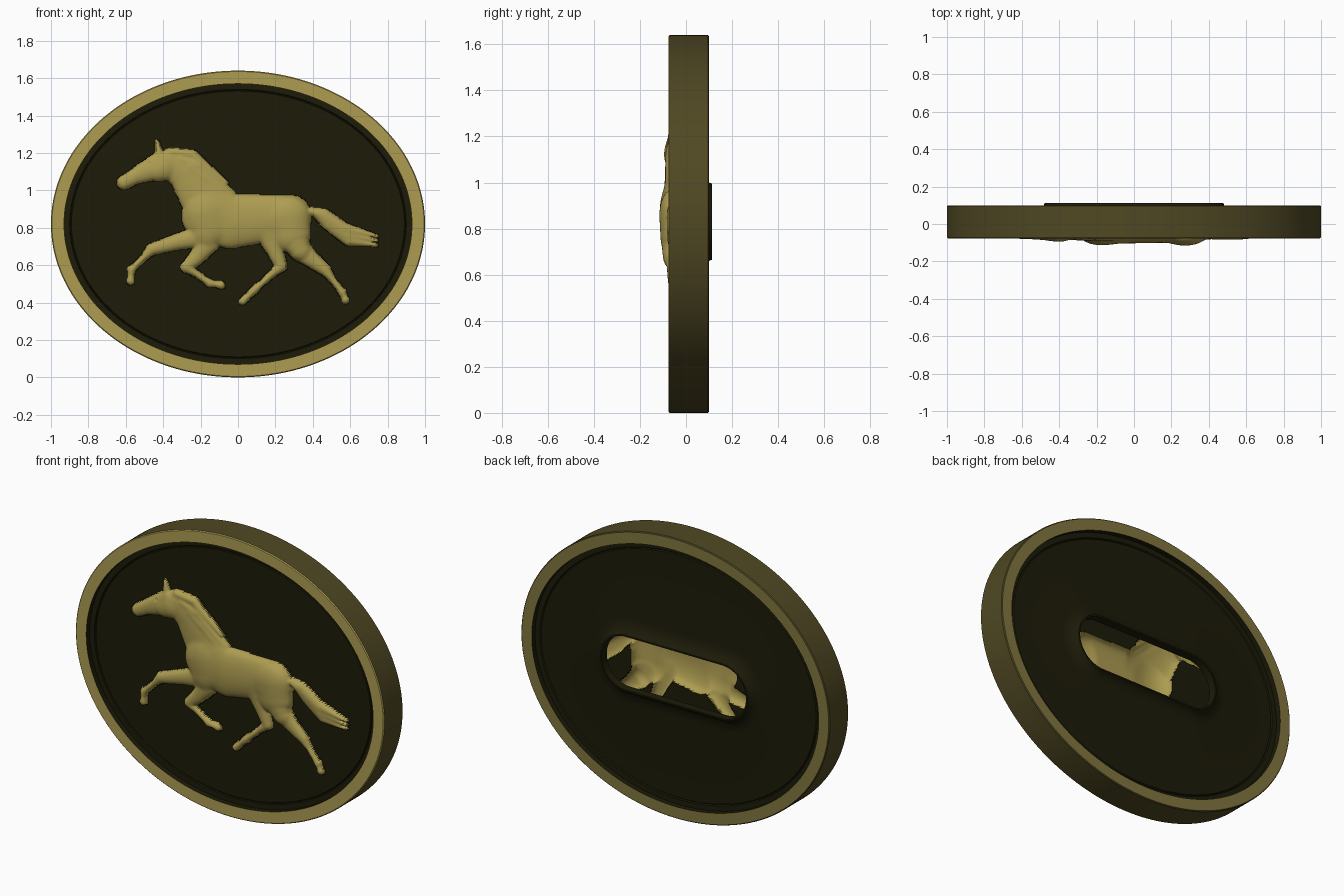
import bpy, bmesh, math

if "Cube" in bpy.data.objects:
    bpy.data.objects.remove(bpy.data.objects["Cube"])

CZ = 0.82          # height of the oval's centre
FIELD = -0.045     # depth of the front field
REAR = 0.068       # depth of the back field
N = 192


def mat(name, rgb):
    m = bpy.data.materials.new(name)
    m.diffuse_color = (*rgb, 1)
    m.use_nodes = True
    m.node_tree.nodes["Principled BSDF"].inputs["Base Color"].default_value = m.diffuse_color
    return m


GOLD, BACK, SIDE, DARK = range(4)
MATS = [mat("bright gold", (0.42, 0.335, 0.083)), mat("dull gold", (0.22, 0.18, 0.047)),
        mat("edge bronze", (0.08, 0.066, 0.017)), mat("dark field", (0.0115, 0.0105, 0.0025))]


def finish(name, bm, angle=35):
    me = bpy.data.meshes.new(name)
    bm.to_mesh(me)
    bm.free()
    for m in MATS:
        me.materials.append(m)
    ob = bpy.data.objects.new(name, me)
    bpy.context.collection.objects.link(ob)
    bpy.ops.object.select_all(action='DESELECT')
    bpy.context.view_layer.objects.active = ob
    ob.select_set(True)
    bpy.ops.object.shade_smooth_by_angle(angle=math.radians(angle))


def ring(y, centre_x, rx, rz, cz):
    angles = [2 * math.pi * (i + 0.5) / N for i in range(N)]
    return [(math.copysign(centre_x, math.cos(t)) + rx * math.cos(t), y, cz + rz * math.sin(t))
            for t in angles]


def oval(inset, y):
    return ring(y, 0, 1 - inset, 0.82 - inset, CZ)


def slot(r, y):
    return ring(y, 0.312, r, r, 0.83)


def loft(name, loops, mats):
    bm = bmesh.new()
    rings = [[bm.verts.new(p) for p in lp] for lp in loops]
    for a, b, m in zip(rings, rings[1:], mats):
        for i in range(N):
            j = (i + 1) % N
            bm.faces.new((a[i], b[i], b[j], a[j])).material_index = m
    finish(name, bm)


# Oval rim: inner front wall, front face, outer edge, back face, inner back wall
loft("rim", [oval(0.07, FIELD + 0.006), oval(0.07, -0.077), oval(0.005, -0.077), oval(0, -0.072),
             oval(0, 0.095), oval(0.005, 0.1), oval(0.07, 0.1), oval(0.07, REAR - 0.006)],
     [DARK, GOLD, GOLD, SIDE, SIDE, BACK, DARK])

# Front border with its small step, running just behind the relief panel
loft("front_border", [oval(0.2, FIELD + 0.001), oval(0.11, FIELD + 0.001), oval(0.107, FIELD + 0.007),
                      oval(0.103, FIELD + 0.007), oval(0.1, FIELD), oval(0.07, FIELD)], [DARK] * 5)

# Back panel, swelling up to the thin lip of the long slot
loft("back_panel", [oval(0.07, REAR), oval(0.1, REAR), oval(0.105, REAR - 0.006), oval(0.11, REAR),
                    slot(0.245, REAR + 0.002), slot(0.2, REAR + 0.008), slot(0.172, 0.095), slot(0.165, 0.113),
                    slot(0.156, 0.113), slot(0.154, REAR)], [DARK] * 9)

# Relief grid; horse coordinates are (x, z, radius) in hundredths
STEP, X0, Z0 = 0.0055, -0.85, CZ - 0.67
NX, NZ = int(1.7 / STEP), int(1.34 / STEP)
total = {}


def limb(factor, *chain):
    """Press a rounded, tapering chain into the height field."""
    out = {}
    pts = [tuple(c / 100 for c in p) for p in chain]
    for (ax, az, ar), (bx, bz, br) in zip(pts, pts[1:]):
        dx, dz, rm = bx - ax, bz - az, max(ar, br)
        ll = dx * dx + dz * dz
        for i in range(int((min(ax, bx) - rm - X0) / STEP), int((max(ax, bx) + rm - X0) / STEP) + 2):
            x = X0 + i * STEP
            for j in range(int((min(az, bz) - rm - Z0) / STEP), int((max(az, bz) + rm - Z0) / STEP) + 2):
                z = Z0 + j * STEP
                t = min(1, max(0, ((x - ax) * dx + (z - az) * dz) / ll))
                r = ar + (br - ar) * t
                q = ((x - ax - dx * t) ** 2 + (z - az - dz * t) ** 2) / (r * r)
                if q < 1:
                    h = factor * (0.012 + 0.054 * math.sqrt(r / 0.14) * math.sqrt(1 - q))
                    out[i, j] = max(out.get((i, j), 0), h)
    for key, h in out.items():
        total[key] = total.get(key, 0) + h ** 6


def leg(*joints):
    """Upper leg, mid, knee, fetlock, hoof; cannon and pastern are thinned by rule."""
    chain = [(x, z, r) for (x, z), r in zip(joints, (6, 4.2, 3.1, 2.2, 2.1))]
    (kx, kz, _), (fx, fz, _), (hx, hz, _) = chain[2:]
    chain.insert(4, ((fx + hx) / 2, (fz + hz) / 2, 1.6))
    for k, f in enumerate((0.4, 0.8)):
        chain.insert(3 + k, (kx + (fx - kx) * f, kz + (fz - kz) * f, 1.7))
    limb(0.9, *chain)


# Head, cheek, ear, neck
limb(0.87, (-61, 104.2, 3.6), (-55, 107.5, 4.2), (-41, 113.5, 7.4))
limb(0.95, (-43, 110, 5.2), (-40, 111, 6))
limb(0.9, (-42, 119, 2.4), (-43.3, 126, 0.8))
limb(0.75, (-36, 114.5, 7.6), (-26, 108.5, 10.7), (-14, 91, 14.6))
# Trunk, shoulder, haunch
limb(0.88, (-16, 86.5, 13.9), (-4, 83.5, 14.4), (28, 86, 11.2))
limb(1.05, (-18, 88, 10.5), (-16, 79, 9))
limb(1.13, (27.5, 86, 11), (28.5, 77, 10.2), (33, 68.5, 6))
# Legs: stretched fore, folded fore, gathered hind, trailing hind
leg((-18, 76), (-32, 72.5), (-46, 68.5), (-57, 57.5), (-57.4, 51.5))
leg((-16, 72), (-21.5, 64.7), (-27.5, 59), (-15, 50.3), (-9, 49.3))
leg((17.5, 74), (20, 67), (23, 59.5), (9, 47), (2.6, 40.8))
leg((33, 68.5), (40, 62.5), (46.5, 57.5), (55.8, 45.5), (57.5, 41.5))
# Locks of mane and tail
for k in range(3):
    limb(1 + k * 0.06, (-36 + 5 * k, 121 - 4 * k, 1.8), (-24 + 3 * k, 119 - 6 * k, 2.4), (-6 - k, 104 - 3 * k, 0.9))
    limb(1 - k * 0.06, (39 + 1.5 * k, 89 - k, 2), (46 + k, 87.3 - 2.8 * k, 2.9),
         (57 + k, 79.7 - 3.2 * k, 2.9), (74, 75.5 - 2.4 * k, 0.8))

height = {k: min(0.07, v ** (1 / 6)) for k, v in total.items()}
# Soften creases inside the silhouette
for _ in range(2):
    soft = {}
    for (i, j), h in height.items():
        near = [height.get(k) for k in ((i + 1, j), (i - 1, j), (i, j + 1), (i, j - 1))]
        soft[i, j] = h if None in near else (h + sum(near)) / 5
    height = soft
# Small eye hollow
for (i, j) in height:
    if math.hypot(X0 + i * STEP + 0.475, Z0 + j * STEP - 1.145) < 0.01:
        height[i, j] -= 0.004

# Thin relief panel: horse and field in one sheet, hollow behind
bm = bmesh.new()
verts = {}
for i in range(NX + 1):
    for j in range(NZ + 1):
        x, z = X0 + i * STEP, Z0 + j * STEP
        if (x / 0.84) ** 2 + ((z - CZ) / 0.66) ** 2 < 1:
            verts[i, j] = bm.verts.new((x, FIELD - height.get((i, j), 0), z))
for (i, j) in verts:
    keys = [(i, j), (i + 1, j), (i + 1, j + 1), (i, j + 1)]
    if all(k in verts for k in keys):
        f = bm.faces.new([verts[k] for k in keys])
        f.material_index = GOLD if sum(k in height for k in keys) >= 2 else DARK
finish("horse_relief_panel", bm, 60)
